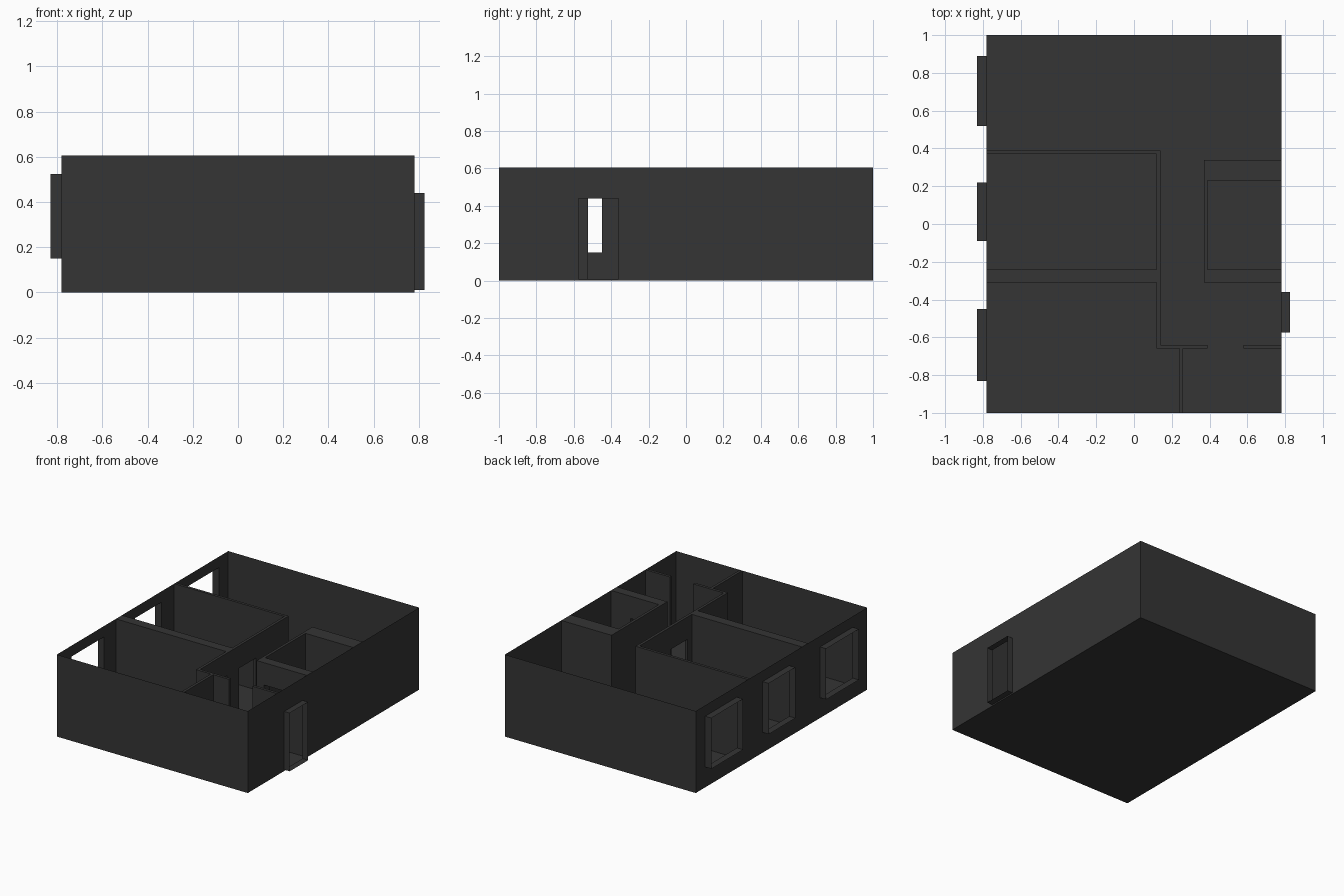
import bpy, bmesh

if "Cube" in bpy.data.objects:
    bpy.data.objects.remove(bpy.data.objects["Cube"])

H = 0.605          # wall height
X, Y = 0.78, 1.0   # half sizes of the shell

mat = bpy.data.materials.new("dark_grey")
mat.diffuse_color = (0.035, 0.035, 0.035, 1)
mat.use_nodes = True
mat.node_tree.nodes["Principled BSDF"].inputs["Base Color"].default_value = mat.diffuse_color


def finish(name, bm):
    me = bpy.data.meshes.new(name)
    bm.to_mesh(me)
    bm.free()
    me.materials.append(mat)
    ob = bpy.data.objects.new(name, me)
    bpy.context.collection.objects.link(ob)
    return ob


def wall(name, axis, a, b, u0, u1, holes=(), flip=False):
    """Wall across an axis from a to b, running u0..u1, with (u0,u1,z0,z1) holes."""
    us = sorted({u0, u1, *[v for h in holes for v in h[:2]]})
    zs = sorted({0, H, *[v for h in holes for v in h[2:]]})
    mid = (a + b) / 2
    bm = bmesh.new()
    for p, q in zip(us, us[1:]):
        for r, s in zip(zs, zs[1:]):
            cu, cz = (p + q) / 2, (r + s) / 2
            if any(h[0] < cu < h[1] and h[2] < cz < h[3] for h in holes):
                continue
            pts = [(p, r), (q, r), (q, s), (p, s)]
            if flip:
                pts.reverse()
            bm.faces.new([bm.verts.new((mid, u, z) if axis == "x" else (u, mid, z))
                          for u, z in pts])
    bmesh.ops.remove_doubles(bm, verts=bm.verts, dist=1e-5)
    ob = finish(name, bm)
    if b > a:
        m = ob.modifiers.new("thickness", "SOLIDIFY")
        m.thickness = b - a
        m.offset = 0
    return ob


def frame(name, xa, xb, hole):
    """Thin open tube standing out from an opening."""
    y0, y1, z0, z1 = hole
    loop = [(y0, z0), (y1, z0), (y1, z1), (y0, z1)]
    bm = bmesh.new()
    near = [bm.verts.new((xa, y, z)) for y, z in loop]
    far = [bm.verts.new((xb, y, z)) for y, z in loop]
    for i in range(4):
        j = (i + 1) % 4
        bm.faces.new((near[i], near[j], far[j], far[i]))
    finish(name, bm)


# floor
bm = bmesh.new()
bm.faces.new([bm.verts.new(p) for p in
              ((-X, -Y, 0), (-X, Y, 0), (X, Y, 0), (X, -Y, 0))])
finish("floor", bm)

# outer shell with window and door openings
windows = [(-0.83, -0.45, 0.15, 0.525), (-0.09, 0.22, 0.15, 0.525), (0.52, 0.89, 0.15, 0.525)]
entrance = (-0.575, -0.36, 0.01, 0.44)
wall("left_outer_wall", "x", -X, -X, -Y, Y, windows, flip=True)
wall("right_outer_wall", "x", X, X, -Y, Y, [entrance])
wall("front_outer_wall", "y", -Y, -Y, -X, X)
wall("back_outer_wall", "y", Y, Y, -X, X, flip=True)

# frames standing out of the openings
for i, w in enumerate(windows):
    frame(f"window_frame_{i + 1}", -X, -0.83, w)
frame("entrance_frame", X, 0.825, entrance)

# left rooms and corridor wall
wall("corridor_wall", "x", 0.12, 0.14, -0.66, 0.39,
     [(-0.525, -0.33, 0.01, 0.44), (-0.19, 0.01, 0.01, 0.44)])
wall("middle_room_back_wall", "y", 0.37, 0.39, -X, 0.12)
wall("middle_room_front_wall", "y", -0.31, -0.24, -X, 0.12)

# small front right room
wall("front_room_wall_left", "y", -0.66, -0.64, 0.14, 0.39)
wall("front_room_wall_right", "y", -0.66, -0.64, 0.58, X)
wall("front_room_divider", "x", 0.24, 0.26, -Y, -0.66)

# right hand room
wall("side_room_left_wall", "x", 0.37, 0.39, -0.31, 0.34)
wall("side_room_back_wall", "y", 0.23, 0.34, 0.39, X)
wall("side_room_front_wall", "y", -0.31, -0.24, 0.39, X, [(0.43, 0.62, 0.01, 0.44)])
